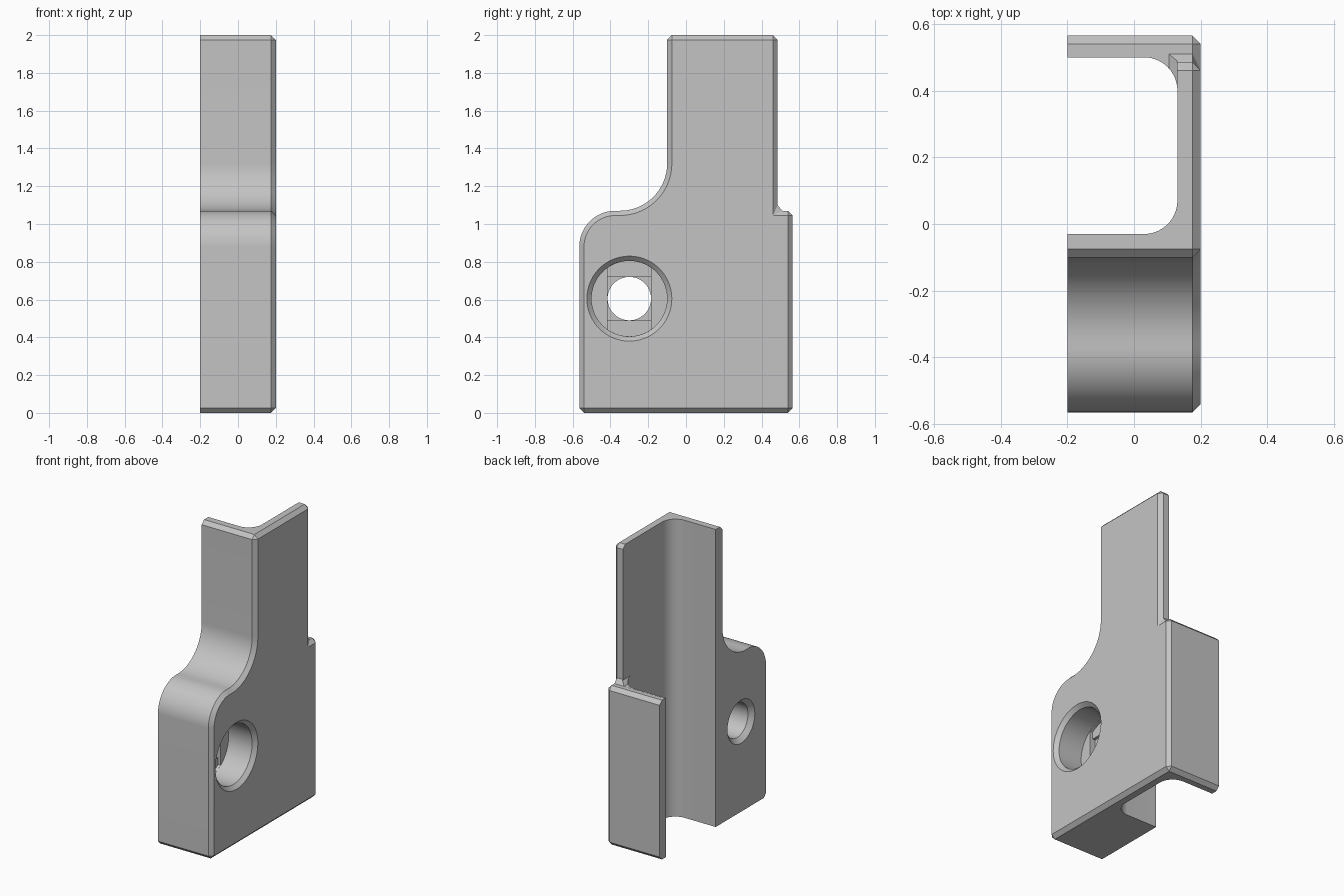
import bpy, bmesh
from math import sin, cos, acos, pi, radians

cube = bpy.data.objects.get("Cube")
if cube:
    bpy.data.objects.remove(cube, do_unlink=True)

mat = bpy.data.materials.new("plain grey")
mat.use_nodes = True
GREY = (0.55, 0.55, 0.55, 1)
mat.diffuse_color = GREY
mat.node_tree.nodes["Principled BSDF"].inputs["Base Color"].default_value = GREY


def arc(cx, cy, r, a0, a1, n=20):
    """Points on an arc, angles in degrees."""
    angles = [radians(a0 + (a1 - a0) * i / n) for i in range(n + 1)]
    return [(cx + r * cos(a), cy + r * sin(a)) for a in angles]


def loft(name, rings):
    """Closed solid through rings that have equal point counts."""
    bm = bmesh.new()
    loops = [[bm.verts.new(p) for p in ring] for ring in rings]
    for a, b in zip(loops, loops[1:]):
        for i in range(len(a)):
            j = (i + 1) % len(a)
            bm.faces.new((a[i], a[j], b[j], b[i]))
    bm.faces.new(loops[0])
    bm.faces.new(loops[-1])
    bmesh.ops.remove_doubles(bm, verts=bm.verts[:], dist=1e-5)
    bmesh.ops.recalc_face_normals(bm, faces=bm.faces[:])
    mesh = bpy.data.meshes.new(name)
    bm.to_mesh(mesh)
    bm.free()
    mesh.materials.append(mat)
    obj = bpy.data.objects.new(name, mesh)
    bpy.context.collection.objects.link(obj)
    return obj


def prism(name, pts, axis, start, end):
    place = {"x": lambda u, v, t: (t, u, v),
             "y": lambda u, v, t: (u, t, v),
             "z": lambda u, v, t: (u, v, t)}[axis]
    return loft(name, [[place(u, v, t) for u, v in pts] for t in (start, end)])


def lathe_x(name, steps):
    """Round cutter about the bore axis from (x, radius) steps."""
    return loft(name, [[(x, y, z) for y, z in arc(BORE_Y, BORE_Z, r, 0, 354, 59)[:60]]
                       for x, r in steps])


# Bracket body: inner outline with the directions in which each point grows
D = 0.025
UP, DOWN, FRONT, BACK = (0, D), (0, -D), (-D, 0), (D, 0)
outline = [((-0.54, D), (DOWN, FRONT))]
outline += [((-0.375 + 0.165 * cos(a), 0.88 + 0.165 * sin(a)), ((D * cos(a), D * sin(a)),))
            for a in (pi - pi / 2 * i / 24 for i in range(25))]
outline += [((-0.35 + 0.275 * cos(a), 1.32 + 0.275 * sin(a)), ((-D * cos(a), -D * sin(a)),))
            for a in (-pi / 2 + pi / 2 * i / 24 for i in range(25))]
outline += [((-0.075, 1.975), (FRONT, UP)),
            ((0.46, 1.975), (UP, BACK)),
            ((0.46, 1.045), ((D, 2.2 * D), (2 * D, D))),
            ((0.54, 1.045), (UP, BACK)),
            ((0.54, D), (BACK, DOWN))]
inner = [p for p, grow in outline for g in grow]
outer = [(p[0] + g[0], p[1] + g[1]) for p, grow in outline for g in grow]
body = loft("bracket_body", [[(x, y, z) for y, z in ring] for x, ring in
                             ((-0.2, outer), (0.175, outer), (0.2, inner))])

# Vertical channel, and the clearance above the low back wall
channel = [(-0.3, -0.03)] + arc(0.03, 0.07, 0.1, -90, 0)
channel += arc(0.03, 0.4, 0.1, 0, 90) + [(-0.3, 0.5)]
clearance = [(-0.3, 1.0705), (0.105, 1.0705), (0.1295, 1.095), (0.1295, 2.1), (-0.3, 2.1)]
cutters = [prism("channel_cutter", channel, "z", -0.1, 2.1),
           prism("clearance_cutter", clearance, "y", 0.3, 0.7)]

# Screw bore: recess, slot, square step and through hole
BORE_Y, BORE_Z = -0.3, 0.605
half = 0.116
tilt = acos(half / 0.1995) * 180 / pi
slot = arc(BORE_Y, BORE_Z, 0.1995, tilt, 180 - tilt)
slot += arc(BORE_Y, BORE_Z, 0.1995, 180 + tilt, 360 - tilt)
s = 0.1155
square = [(BORE_Y + a * s, BORE_Z + b * s) for a, b in ((-1, -1), (1, -1), (1, 1), (-1, 1))]
cutters += [lathe_x("recess_cutter", [(0, 0.2), (0.175, 0.2), (0.21, 0.235)]),
            prism("slot_cutter", slot, "x", -0.02, 0.1),
            prism("square_cutter", square, "x", -0.04, 0.09),
            lathe_x("hole_cutter", [(-0.21, 0.155), (-0.17, 0.115), (0.08, 0.115)])]

bpy.ops.object.select_all(action="DESELECT")
bpy.context.view_layer.objects.active = body
body.select_set(True)
for cutter in cutters:
    cutter.hide_render = True
    mod = body.modifiers.new("cut", "BOOLEAN")
    mod.operation = "DIFFERENCE"
    mod.solver = "EXACT"
    mod.object = cutter
    bpy.ops.object.modifier_apply(modifier=mod.name)
    bpy.data.objects.remove(cutter, do_unlink=True)

bpy.ops.object.shade_smooth_by_angle(angle=radians(25))
